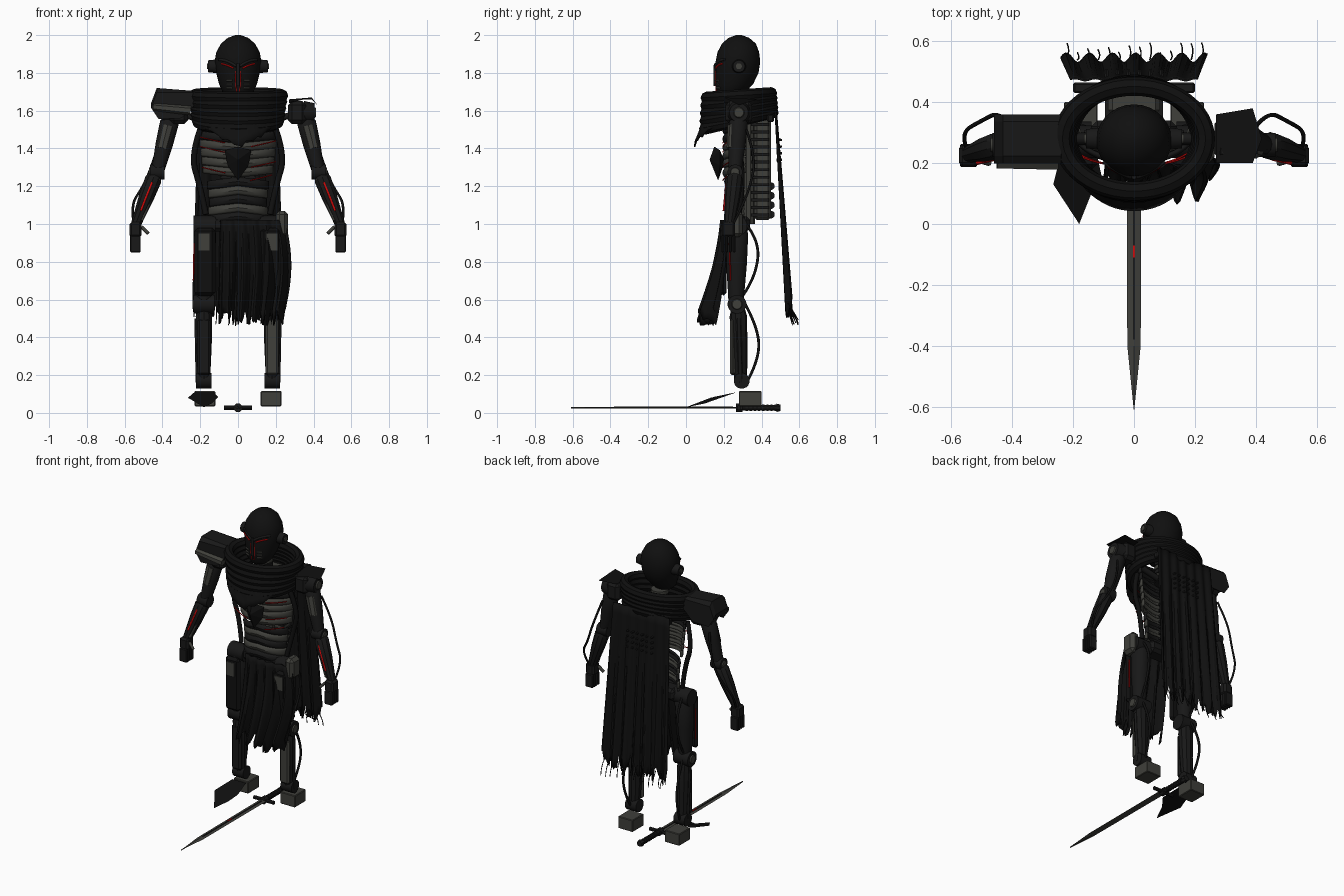
import bpy, math, random
from mathutils import Vector, Matrix

random.seed(4)
if bpy.data.objects.get("Cube"):
    bpy.data.objects.remove(bpy.data.objects["Cube"], do_unlink=True)


def material(name, colour):
    mat = bpy.data.materials.new(name)
    mat.use_nodes = True
    mat.diffuse_color = (*colour, 1)
    bsdf = next(n for n in mat.node_tree.nodes if n.type == "BSDF_PRINCIPLED")
    bsdf.inputs["Base Color"].default_value = (*colour, 1)
    return mat


BLACK = material("black cloth", (.005, .005, .005))
DARK = material("dark metal", (.009, .009, .009))
GREY = material("worn grey metal", (.05, .05, .043))
RED = material("glowing red", (.65, .003, .003))


def mesh(name, verts, faces, mat, smooth=True):
    me = bpy.data.meshes.new(name)
    me.from_pydata([tuple(v) for v in verts], [], faces)
    me.materials.append(mat)
    ob = bpy.data.objects.new(name, me)
    bpy.context.collection.objects.link(ob)
    if smooth:
        bpy.context.view_layer.objects.active = ob
        bpy.ops.object.select_all(action="DESELECT")
        ob.select_set(True)
        bpy.ops.object.shade_smooth_by_angle()
    return ob


def box(name, low, high, mat, bevel=0.006):
    verts = [(x, y, z) for x in (low[0], high[0]) for y in (low[1], high[1]) for z in (low[2], high[2])]
    faces = [(0, 1, 3, 2), (4, 6, 7, 5), (0, 4, 5, 1), (2, 3, 7, 6), (0, 2, 6, 4), (1, 5, 7, 3)]
    ob = mesh(name, verts, faces, mat, False)
    if low[0] > high[0]:
        ob.data.flip_normals()
    if bevel:
        mod = ob.modifiers.new("bevel", "BEVEL")
        mod.width, mod.segments = bevel, 1
    return ob


def loft(name, rings, mat, smooth=True):
    """Closed skin through a list of equal rings of points."""
    n = len(rings[0])
    verts = [p for ring in rings for p in ring]
    faces = [(k*n + i, k*n + (i+1) % n, (k+1)*n + (i+1) % n, (k+1)*n + i)
             for k in range(len(rings) - 1) for i in range(n)]
    faces += [tuple(reversed(range(n))), tuple(range(len(verts) - n, len(verts)))]
    return mesh(name, verts, faces, mat, smooth)


def rod(name, a, b, ra, rb, mat, sides=16, profile=((0, 0), (1, 1))):
    """Tapered limb from a to b; profile gives (position, radius blend)."""
    a, b = Vector(a), Vector(b)
    turn = (b - a).to_track_quat("Z", "Y")
    rings = []
    for t, k in profile:
        r = ra + (rb - ra) * k
        rings.append([a.lerp(b, t) + turn @ Vector((r*math.cos(q), r*math.sin(q), 0))
                      for q in (math.tau * (i + .5) / sides for i in range(sides))])
    return loft(name, rings, mat)


def tube(name, points, radius, mat):
    cu = bpy.data.curves.new(name, "CURVE")
    cu.dimensions, cu.bevel_depth, cu.bevel_resolution = "3D", radius, 1
    cu.use_fill_caps = True
    sp = cu.splines.new("NURBS" if len(points) > 2 else "POLY")
    sp.points.add(len(points) - 1)
    for p, co in zip(sp.points, points):
        p.co = (*co, 1)
    if len(points) > 2:
        sp.use_endpoint_u, sp.order_u = True, 3
    cu.materials.append(mat)
    ob = bpy.data.objects.new(name, cu)
    bpy.context.collection.objects.link(ob)


def sheet(name, fn, nu, nv, mat, thick=0.006):
    verts = [fn(i / nu, j / nv) for j in range(nv + 1) for i in range(nu + 1)]
    w = nu + 1
    faces = [(j*w + i, j*w + i + 1, (j+1)*w + i + 1, (j+1)*w + i) for j in range(nv) for i in range(nu)]
    ob = mesh(name, verts, faces, mat)
    mod = ob.modifiers.new("thickness", "SOLIDIFY")
    mod.thickness, mod.offset = thick, 0


def lerp(a, b, t):
    return a + (b - a) * t


# Helmet: stacked ellipses (z, centre y, half width, half depth)
HEAD = [(1.665, .23, .05, .05), (1.69, .235, .078, .072), (1.74, .255, .1, .1), (1.8, .27, .115, .114),
        (1.86, .275, .124, .118), (1.91, .277, .115, .11), (1.955, .28, .09, .09),
        (1.985, .28, .055, .055), (2, .28, .015, .015)]
loft("helmet", [[(rx*math.cos(q), cy + ry*math.sin(q), z) for q in (math.tau*i/28 for i in range(28))]
                for z, cy, rx, ry in HEAD], BLACK)


def on_face(x, z):
    lo, hi = next((a, b) for a, b in zip(HEAD, HEAD[1:]) if b[0] >= z)
    _, cy, rx, ry = (lerp(p, q, (z - lo[0]) / (hi[0] - lo[0])) for p, q in zip(lo, hi))
    return (x, cy - ry * math.sqrt(max(0, 1 - (x/rx)**2)) - .002, z)


for s in (-1, 1):
    rod("ear_disc", (s*.105, .28, 1.835), (s*.158, .28, 1.835), .038, .032, DARK)
    rod("ear_hub", (s*.155, .28, 1.835), (s*.164, .28, 1.835), .016, .016, GREY)
    tube("eye_slit", [on_face(s*x, z) for x, z in ((.025, 1.825), (.055, 1.842), (.088, 1.848))], .0045, RED)
    tube("brow", [on_face(s*x, z) for x, z in ((.01, 1.835), (.05, 1.868), (.1, 1.87))], .008, DARK)
    tube("face_line", [on_face(s*x, z) for x, z in ((.012, 1.81), (.016, 1.76), (.008, 1.7))], .002, RED)
    for z in (1.72, 1.74, 1.76):
        tube("cheek_vent", [on_face(s*x, z) for x in (.03, .045, .06)], .005, GREY)
tube("nose_ridge", [on_face(0, z) for z in (1.85, 1.8, 1.73)], .009, DARK)

# Neck column
for k in range(6):
    z = 1.5 + k * .03
    rod("neck_ring", (0, .28, z), (0, .28, z + .024), .055, .055, GREY if k % 2 else DARK)

# Wrapped collar of stacked cloth rolls, dipping at the front
for k in range(5):
    t = k / 4
    loops = []
    for i in range(48):
        q = math.tau * i / 48
        c, d = math.cos(q), math.sin(q)
        drop = lerp(1.59, 1.505, (1 - d) / 2)
        mid = Vector((c * lerp(.215, .235, t), .28 + d * lerp(.18, .172, t), lerp(drop, 1.68 + .012*d, t)))
        loops.append([mid + Vector((c*math.cos(p), d*math.cos(p), 1.05*math.sin(p))) * .031
                      for p in (math.tau * j / 8 for j in range(8))])
    loft("collar_roll", loops + [loops[0]], BLACK)


def bib(u, v):
    a = lerp(-1.15, 1.15, u)
    tip = .05 + .12 * (1 - abs(a) / 1.15) + random.uniform(-.012, .012) * v
    return (.225*math.sin(a), .29 - (.19 + .055*v) * math.cos(a), 1.58 - v * tip)


sheet("collar_bib", bib, 24, 4, BLACK)


# Ribs and belly as curved front bands, open at the back
def band(name, z, h, rx, ry, cy, mat, sag):
    def fn(u, v):
        a = lerp(-1.45, 1.45, u)
        return (rx*math.sin(a), cy - (ry + .012*math.sin(v*math.pi))*math.cos(a), z + h*(1-v) - sag*abs(math.sin(a)))
    sheet(name, fn, 20, 4, mat, .012)


for k in range(6):
    band("rib", 1.25 + k*.045, .04, .185 + .005*k, .12, .33, GREY if k < 4 else DARK, -.02)
for k in range(5):
    band("belly_band", 1.02 + k*.046, .042, .15 + .005*abs(k-2), .1, .32, GREY if k % 2 else DARK, .02)
for x, z in ((.2, 1.44), (.2, 1.33), (-.2, 1.41), (-.19, 1.3), (.18, 1.26), (-.2, 1.46)):
    tube("red_wire", [(x, .235, z), (x*.7, .2, z - .015), (x*.35, .195, z - .03)], .003, RED)
mesh("chest_plate", [(-.07, .18, 1.39), (0, .15, 1.41), (.07, .18, 1.39), (.055, .18, 1.31), (0, .17, 1.23),
                     (-.055, .18, 1.31), (0, .125, 1.34), (0, .205, 1.33)],
     [(i, (i+1) % 6, 6) for i in range(6)] + [((i+1) % 6, i, 7) for i in range(6)], BLACK, False)

# Spine and ridged back unit
box("back_unit", (-.085, .36, 1.02), (.085, .45, 1.57), GREY, .015)
for k in range(13):
    box("back_ridge", (-.095, .345, 1.04 + k*.04), (.095, .44, 1.055 + k*.04), DARK, 0)
for k in range(4):
    rod("spine_drum", (-.06, .45, 1.05 + k*.05), (.06, .45, 1.05 + k*.05), .02, .02, DARK)
rod("spine", (0, .33, 1.0), (0, .33, 1.55), .035, .035, GREY, 10)
box("shoulder_yoke", (-.2, .43, 1.54), (.2, .465, 1.58), DARK)
box("pelvis", (-.14, .23, .96), (.14, .34, 1.04), DARK, .02)

BLEND = ((0, 1), (.12, 0), (.5, .25), (.85, .8), (1, 1))
for s in (-1, 1):
    def P(x, y, z):
        return (s*x, y, z)

    # Shoulder and arm
    tube("collar_bone", [P(.04, .28, 1.52), P(.3, .28, 1.58)], .02, DARK)
    tube("side_hose", [P(.2, .27, 1.5), P(.25, .29, 1.36), P(.2, .3, 1.2), P(.17, .28, 1.05)], .016, BLACK)
    box("shoulder_block", P(.265, .21, 1.53), P(.36, .35, 1.65), DARK, .02)
    rod("shoulder_disc", P(.35, .28, 1.59), P(.405, .28, 1.59), .062, .05, DARK, 20)
    rod("shoulder_cap", P(.4, .28, 1.59), P(.412, .28, 1.59), .032, .025, GREY)
    rod("upper_arm", P(.355, .28, 1.57), P(.425, .26, 1.28), .05, .034, DARK, 12, BLEND)
    rod("upper_arm_plate", P(.37, .255, 1.52), P(.4, .245, 1.4), .035, .03, GREY, 8)
    rod("elbow", P(.39, .26, 1.275), P(.465, .26, 1.275), .04, .04, DARK)
    rod("elbow_cap", P(.46, .26, 1.275), P(.472, .26, 1.275), .025, .022, GREY)
    rod("forearm", P(.435, .26, 1.27), P(.54, .23, 1.0), .046, .028, DARK, 10, BLEND)
    tube("forearm_light", [P(.455, .214, 1.22), P(.515, .2, 1.07)], .006, RED)
    tube("forearm_piston", [P(.42, .235, 1.24), P(.51, .215, 1.02)], .009, GREY)
    tube("arm_hose", [P(.4, .32, 1.5), P(.44, .37, 1.35), P(.5, .34, 1.2), P(.57, .3, 1.1), P(.55, .25, 1.0)], .007, BLACK)
    box("palm", P(.51, .19, .93), P(.575, .26, 1.01), DARK, .012)
    for k in range(4):
        y = .187 + k * .02
        box("finger", P(.515, y, .85), P(.572, y + .016, .94), DARK, .005)
    tube("thumb", [P(.51, .21, .985), P(.475, .2, .95)], .01, GREY)

    # Leg
    rod("hip_joint", P(.12, .27, .99), P(.235, .27, .99), .055, .055, DARK)
    rod("thigh", P(.175, .27, 1.0), P(.18, .265, .58), .06, .04, DARK, 12, BLEND)
    box("thigh_plate", P(.12, .18, .62), P(.23, .215, .98), BLACK, .02)
    box("thigh_patch", P(.15, .174, .86), P(.21, .182, .95), GREY, 0)
    tube("thigh_light", [P(.232, .23, .9), P(.236, .235, .7)], .004, RED)
    rod("knee", P(.125, .27, .575), P(.235, .27, .575), .05, .05, DARK)
    rod("knee_cap", P(.23, .27, .575), P(.242, .27, .575), .03, .025, GREY)
    rod("shin", P(.18, .275, .56), P(.18, .29, .16), .046, .034, DARK, 10, BLEND)
    box("shin_plate", P(.145, .232, .2), P(.215, .262, .5), GREY if s > 0 else DARK, .012)
    tube("shin_piston", [P(.222, .28, .5), P(.215, .29, .16)], .01, DARK)
    rod("ankle", P(.14, .295, .17), P(.222, .295, .17), .042, .042, DARK)
    tube("thigh_hose", [P(.19, .3, 1.02), P(.2, .39, .92), P(.2, .37, .72), P(.19, .3, .62)], .008, BLACK)
    tube("shin_hose", [P(.19, .3, .6), P(.2, .38, .46), P(.2, .39, .28), P(.18, .31, .14)], .008, BLACK)
    box("foot_block", P(.12, .28, .035), P(.23, .4, .115), GREY, .004)

# Torn toe plate on the right foot only
mesh("toe_plate", [(-.18, 0, .03), (-.14, .1, .05), (-.105, .15, .085), (-.13, .27, .11),
                   (-.23, .27, .11), (-.265, .13, .08)], [tuple(range(6))], BLACK, False)

# Pauldron on the right shoulder, torn flap on the left
loft("pauldron", [[(x, .28 + y * k, z - drop * (1 if x < -.35 else .4)) for x, y, z in
                   ((-.46, -.07, 1.64), (-.43, -.07, 1.72), (-.24, -.07, 1.705), (-.21, -.07, 1.66), (-.3, -.07, 1.57), (-.42, -.07, 1.58))]
                  for k, drop in ((1.15, .025), (.8, 0), (-.8, 0), (-1.15, .025))], DARK, False)
rod("pauldron_edge", (-.45, .2, 1.62), (-.25, .2, 1.6), .02, .025, GREY, 6)
mesh("shoulder_flap", [(.27, .2, 1.64), (.39, .2, 1.67), (.42, .28, 1.63), (.39, .38, 1.66), (.27, .36, 1.66)],
     [tuple(range(5))], BLACK, False)
box("left_hip_plate", (.2, .2, .93), (.265, .3, 1.07), GREY, .02)

# Front apron and back cape with torn hems
TEETH = [random.uniform(0, 1) for _ in range(80)]


def apron(u, v):
    x = lerp(lerp(-.09, -.1, v), .25 + .03*math.sin(v*math.pi), u)
    z = 1.02 - v * (.47 + .09 * TEETH[round(u*52)])
    return (x, .19 - .09*v**1.6 + .035*(.2 + v)*math.sin(u*34) + .02*abs(2*u - 1), z)


def cape(u, v):
    x = lerp(-.21, .21, u) * (1 + .15*v)
    z = 1.6 - v * (.98 + .12 * TEETH[round(u*60) + 10])
    return (x, .475 + .07*v + .012*(.3 + v)*math.sin(u*40), z)


sheet("front_apron", apron, 52, 14, BLACK)
sheet("back_cape", cape, 60, 16, BLACK)
for k in range(14):
    x, y, z = -.22 + k*.034, random.uniform(.56, .6), random.uniform(.46, .5)
    tube("loose_thread", [(x, .54, .58), (x + .01, y - .02, .53), (x, y, z)], .0025, BLACK)
for i in range(6):
    for j in range(4):
        rod("cape_stud", (-.09 + i*.036, .48, 1.34 + j*.035), (-.09 + i*.036, .507, 1.34 + j*.035), .008, .006, DARK, 6)

# Sword lying between the feet
loft("blade", [[(-w, y, .027), (0, y, .023), (w, y, .027), (0, y, .031)]
               for y, w in ((.28, .024), (-.4, .022), (-.61, .001))], GREY, False)
box("blade_groove", (-.004, -.38, .029), (.004, .25, .033), DARK, 0)
box("blade_mark", (-.004, -.11, .031), (.004, -.07, .035), RED, 0)
rod("sword_guard", (-.075, .28, .027), (.075, .28, .027), .012, .012, DARK, 8)
rod("guard_boss", (0, .265, .027), (0, .3, .027), .024, .024, DARK, 8)
rod("grip", (0, .29, .027), (0, .48, .027), .014, .014, BLACK)
for k in range(8):
    rod("grip_wrap", (0, .315 + k*.022, .027), (0, .327 + k*.022, .027), .018, .018, DARK, 10)
rod("pommel", (0, .48, .027), (0, .5, .027), .024, .018, DARK, 8)
